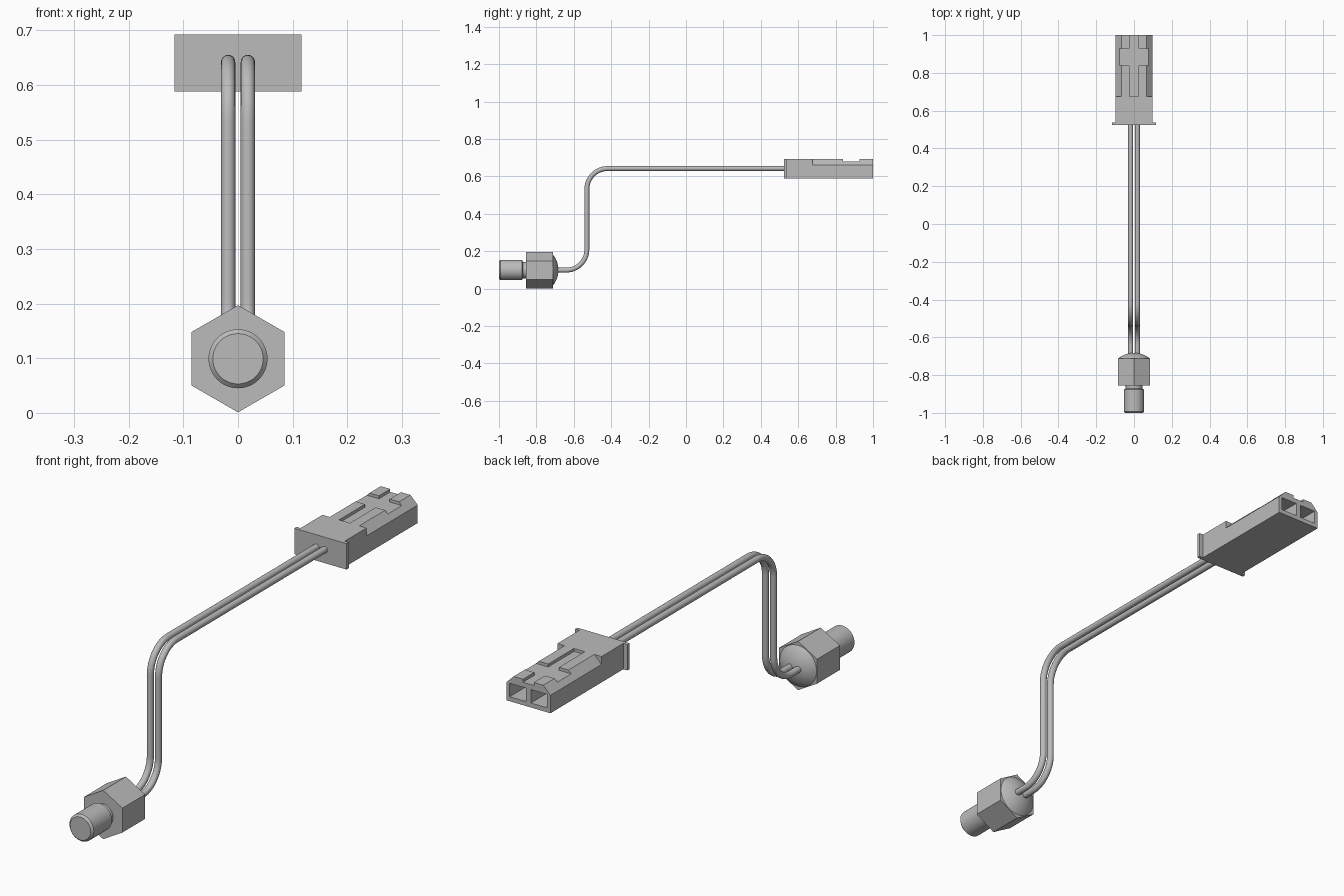
import bpy, bmesh
from math import sin, cos, pi, sqrt, radians
from mathutils import Vector

cube = bpy.data.objects.get("Cube")
if cube:
    bpy.data.objects.remove(cube)

grey = bpy.data.materials.new("plain grey")
grey.use_nodes = True
colour = (0.5, 0.5, 0.5, 1)
grey.diffuse_color = colour
grey.node_tree.nodes["Principled BSDF"].inputs["Base Color"].default_value = colour


def finish(name, bm):
    bmesh.ops.recalc_face_normals(bm, faces=bm.faces)
    mesh = bpy.data.meshes.new(name)
    bm.to_mesh(mesh)
    bm.free()
    mesh.materials.append(grey)
    ob = bpy.data.objects.new(name, mesh)
    bpy.context.collection.objects.link(ob)
    return ob


def activate(ob):
    bpy.ops.object.select_all(action='DESELECT')
    ob.select_set(True)
    bpy.context.view_layer.objects.active = ob


def smooth(ob):
    activate(ob)
    bpy.ops.object.shade_smooth_by_angle(angle=radians(30))


def prism(name, outline, y0, y1):
    """Extrude an x-z outline along y."""
    bm = bmesh.new()
    face = bm.faces.new([bm.verts.new((x, y0, z)) for x, z in outline])
    out = bmesh.ops.extrude_face_region(bm, geom=[face])
    moved = [v for v in out["geom"] if isinstance(v, bmesh.types.BMVert)]
    bmesh.ops.translate(bm, verts=moved, vec=(0, y1 - y0, 0))
    return finish(name, bm)


def box(name, x0, x1, y0, y1, z0, z1):
    return prism(name, [(x0, z0), (x1, z0), (x1, z1), (x0, z1)], y0, y1)


def lathe(name, profile, z):
    """Revolve a radius-y profile about a lengthwise axis at height z."""
    bm = bmesh.new()
    verts = [bm.verts.new((r, y, z)) for r, y in profile]
    edges = [bm.edges.new(pair) for pair in zip(verts, verts[1:])]
    bmesh.ops.spin(bm, geom=verts + edges, cent=(0, 0, z), axis=(0, 1, 0),
                   angle=2 * pi, steps=48, use_merge=True)
    bmesh.ops.remove_doubles(bm, verts=bm.verts, dist=1e-5)
    ob = finish(name, bm)
    smooth(ob)


def cut(ob, cutter):
    mod = ob.modifiers.new("cut", 'BOOLEAN')
    mod.operation = 'DIFFERENCE'
    mod.solver = 'EXACT'
    mod.object = cutter
    activate(ob)
    bpy.ops.object.modifier_apply(modifier=mod.name)
    bpy.data.objects.remove(cutter)


# Threaded probe end: stud with a chamfered tip and a narrower neck
axis = 0.099
lathe("threaded_stud", [(0, -1), (0.046, -1), (0.054, -0.992), (0.054, -0.877),
                        (0.044, -0.872), (0.044, -0.85)], axis)

# Hexagonal nut body
prism("hex_body", [(0.098 * sin(i * pi / 3), axis + 0.098 * cos(i * pi / 3))
                   for i in range(6)], -0.855, -0.711)

# Rounded cap behind the nut
base, height = 0.082, 0.029
radius = (base ** 2 + height ** 2) / (2 * height)
rings = [base * (1 - i / 10) for i in range(11)]
lathe("rounded_cap", [(r, -0.711 + height - radius + sqrt(radius ** 2 - r ** 2))
                      for r in rings], axis)

# Pair of wires: level, up, level again, with round bends
bend, rise, top = 0.11, -0.53, 0.642
path = [(-0.7, axis)]
for i in range(13):
    a = i / 12 * pi / 2
    path.append((rise - bend + bend * sin(a), axis + bend - bend * cos(a)))
for i in range(13):
    a = i / 12 * pi / 2
    path.append((rise + bend - bend * cos(a), top - bend + bend * sin(a)))
path.append((0.53, top))

for side, name in ((1, "left_wire"), (-1, "right_wire")):
    bm = bmesh.new()
    loops = []
    for i, (y, z) in enumerate(path):
        before, after = path[max(i - 1, 0)], path[min(i + 1, len(path) - 1)]
        along = Vector((0, after[0] - before[0], after[1] - before[1])).normalized()
        across = Vector((1, 0, 0))
        up = across.cross(along)
        centre = Vector((side * 0.018, y, z))
        loops.append([bm.verts.new(centre + 0.013 * (across * cos(k * pi / 10)
                                                     + up * sin(k * pi / 10)))
                      for k in range(20)])
    for a, b in zip(loops, loops[1:]):
        for k in range(20):
            n = (k + 1) % 20
            bm.faces.new((a[k], a[n], b[n], b[k]))
    bm.faces.new(loops[0])
    bm.faces.new(loops[-1])
    smooth(finish(name, bm))

# Connector housing with a flange at the wire end
low, high, half = 0.588, 0.692, 0.098
box("connector_flange", -0.116, 0.116, 0.523, 0.537, low, high)
housing = box("connector_housing", -half, half, 0.53, 1, low, high)

# Sloped shoulders and terminal pockets, mirrored
for s in (1, -1):
    cut(housing, prism("shoulder_cutter",
                       [(s * 0.108, 0.65), (s * 0.056, 0.702), (s * 0.108, 0.702)],
                       0.676, 1.1))
    x0, x1 = sorted((s * 0.011, s * 0.083))
    cut(housing, box("pocket_cutter", x0, x1, 0.85, 1.1, 0.606, 0.66))

# Centre channel and cross notch on top
cut(housing, box("channel_cutter", -0.024, 0.024, 0.676, 1.1, 0.68, 0.75))
cut(housing, box("notch_cutter", -0.2, 0.2, 0.84, 0.928, 0.68, 0.75))
